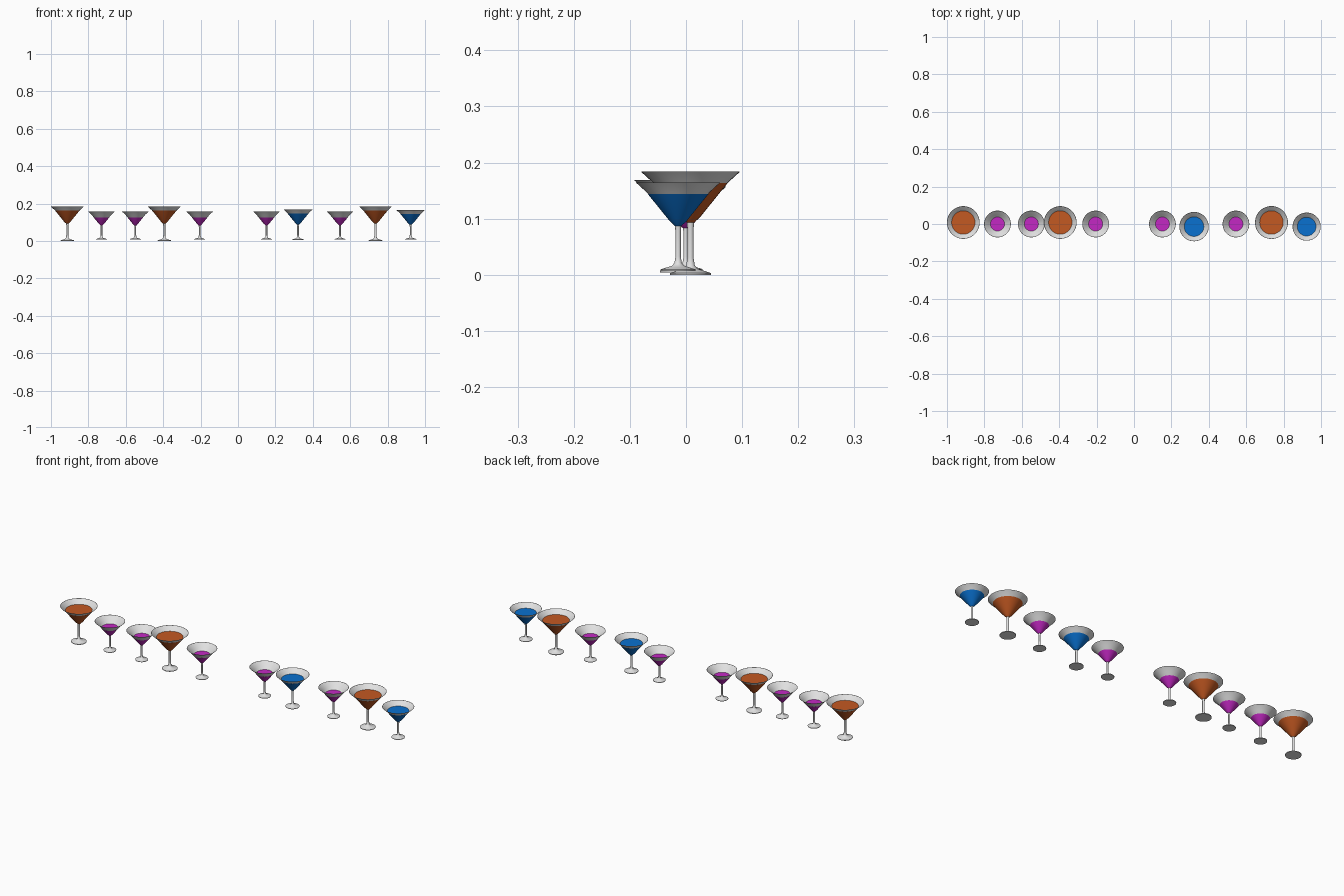
import bpy, bmesh, math

if "Cube" in bpy.data.objects:
    bpy.data.objects.remove(bpy.data.objects["Cube"])

SEG = 48


def material(name, rgb):
    m = bpy.data.materials.new(name)
    m.diffuse_color = (*rgb, 1)
    m.use_nodes = True
    m.node_tree.nodes["Principled BSDF"].inputs["Base Color"].default_value = m.diffuse_color
    return m


glass = material("clear_glass_grey", (0.75, 0.75, 0.75))
drinks = {
    "orange": material("orange_drink", (0.55, 0.10, 0.016)),
    "magenta": material("magenta_drink", (0.55, 0.022, 0.55)),
    "blue": material("blue_drink", (0.003, 0.165, 0.63)),
}


def lathe(name, profile, mat, loc, scale):
    """Revolve (radius, z) points about z; radius 0 closes to a pole."""
    bm = bmesh.new()
    verts = [bm.verts.new((r, 0, z)) for r, z in profile]
    edges = [bm.edges.new(p) for p in zip(verts, verts[1:])]
    bmesh.ops.spin(bm, geom=verts + edges, cent=(0, 0, 0), axis=(0, 0, 1),
                   angle=2 * math.pi, steps=SEG)
    bmesh.ops.remove_doubles(bm, verts=bm.verts, dist=1e-5)
    bmesh.ops.recalc_face_normals(bm, faces=bm.faces)
    me = bpy.data.meshes.new(name)
    bm.to_mesh(me)
    bm.free()
    me.materials.append(mat)
    ob = bpy.data.objects.new(name, me)
    bpy.context.collection.objects.link(ob)
    ob.location = loc
    ob.scale = (scale,) * 3
    bpy.context.view_layer.objects.active = ob
    bpy.ops.object.select_all(action='DESELECT')
    ob.select_set(True)
    bpy.ops.object.shade_smooth_by_angle(angle=math.radians(35))
    return ob


# outer bowl curve, full size glass: rim radius 0.0875, height 0.183
BOWL = [(0.0065, 0.093), (0.010, 0.0965), (0.017, 0.103), (0.0655, 0.163), (0.0875, 0.183)]
FOOT_STEM = [(0, 0), (0.036, 0), (0.0365, 0.003), (0.024, 0.007), (0.012, 0.011),
             (0.0075, 0.017), (0.0055, 0.030), (0.0055, 0.082)]
INNER = [(0.0865, 0.183), (0.0595, 0.1605), (0.0105, 0.104), (0, 0.101)]


def cocktail(i, colour, x, y, z, rim, level):
    s = rim / 0.0875
    # foot, stem and bowl
    lathe(f"cocktail_glass_{i}", FOOT_STEM + BOWL + INNER, glass, (x, y, z), s)
    # drink: tinted skin just outside the bowl, with a flat top surface
    (r0, z0), (r1, z1) = BOWL[2], BOWL[3]
    top_r = r0 + (r1 - r0) * (level - z0) / (z1 - z0)
    skin = [(r + 0.0004, h) for r, h in BOWL[:3] + [(top_r, level)]]
    lathe(f"{colour}_drink_{i}", [(0, 0.093)] + skin + [(0, level)],
          drinks[colour], (x, y, z), s)


# row of glasses: colour -> y, drink level, [(x, z, rim radius)]
ROWS = {
    "orange": (0.008, 0.163, [(-0.9125, 0, 0.0875), (-0.394, 0, 0.0875), (0.735, 0, 0.088)]),
    "magenta": (0.0, 0.145, [(x, 0.0075, 0.0715) for x in (-0.73, -0.549, -0.205, 0.152, 0.545)]),
    "blue": (-0.014, 0.159, [(0.321, 0.0045, 0.0785), (0.923, 0.007, 0.0752)]),
}
i = 0
for colour, (y, level, items) in ROWS.items():
    for x, z, rim in items:
        i += 1
        cocktail(i, colour, x, y, z, rim, level)
